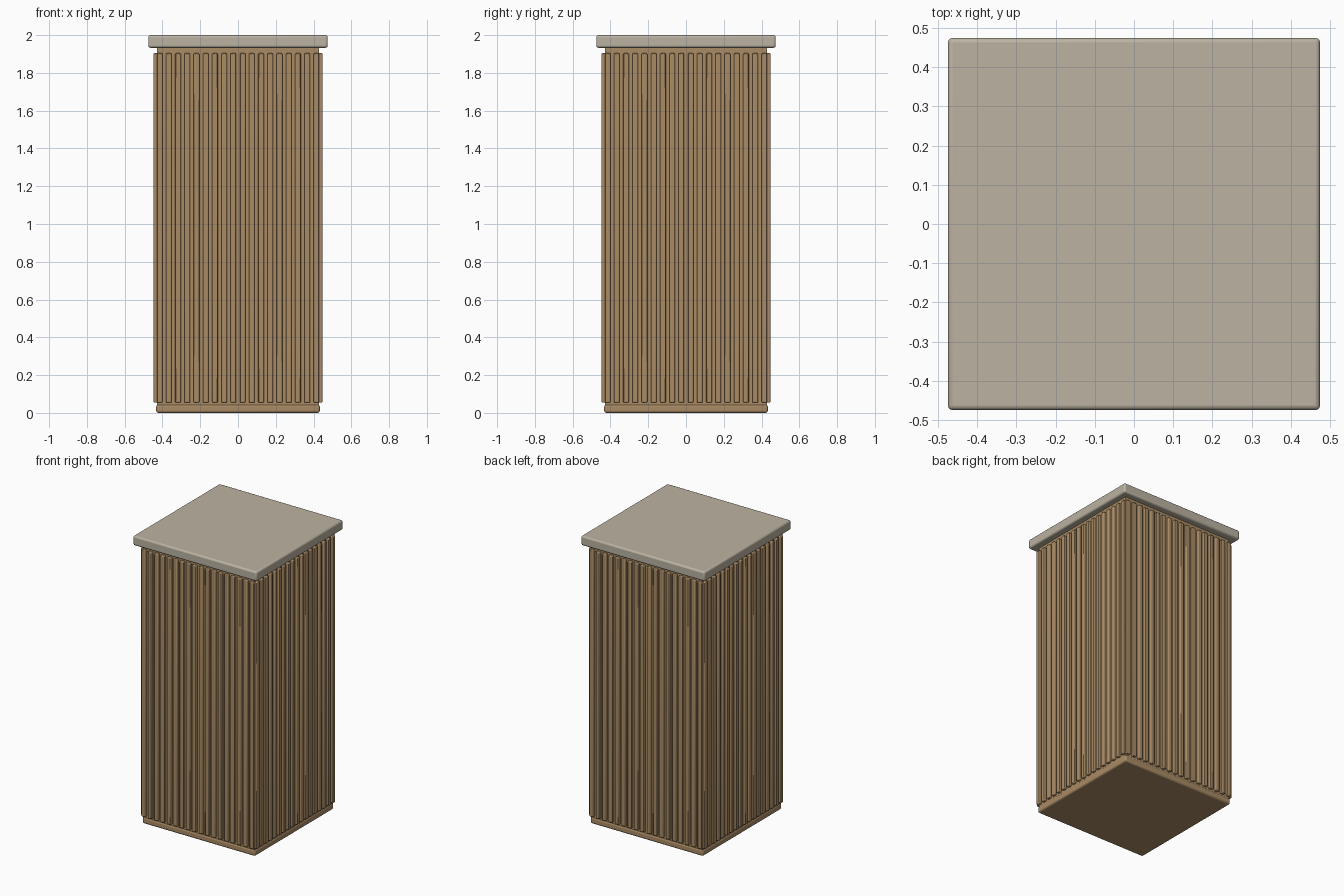
import bpy, math
from mathutils import Matrix

if "Cube" in bpy.data.objects:
    bpy.data.objects.remove(bpy.data.objects["Cube"])


def material(name, col):
    m = bpy.data.materials.new(name)
    m.diffuse_color = (*col, 1)
    m.use_nodes = True
    m.node_tree.nodes["Principled BSDF"].inputs["Base Color"].default_value = m.diffuse_color
    return m


WOOD = material("warm wood", (0.40, 0.26, 0.13))
STONE = material("pale stone", (0.50, 0.45, 0.36))


def box(name, size, center, mat, bevel=0.0, segments=2):
    bpy.ops.mesh.primitive_cube_add(size=1, location=center)
    ob = bpy.context.object
    ob.name = name
    ob.scale = size
    bpy.ops.object.transform_apply(location=True, scale=True)
    ob.data.materials.append(mat)
    if bevel:
        b = ob.modifiers.new("soft_edges", 'BEVEL')
        b.width, b.segments = bevel, segments
        bpy.ops.object.shade_smooth_by_angle(angle=math.radians(40))
    return ob


# Solid body, plinth and top slab
box("body_core", (0.856, 0.856, 1.90), (0, 0, 0.985), WOOD)
box("base_plinth", (0.866, 0.866, 0.045), (0, 0, 0.0225), WOOD, 0.012, 3)
box("top_slab", (0.95, 0.95, 0.067), (0, 0, 1.9665), STONE, 0.012, 3)

# Vertical slats, repeated on the four sides
N, WIDTH, SPAN = 18, 0.03, 0.83
for side, name in enumerate(("front", "right", "back", "left")):
    turn = Matrix.Rotation(side * math.pi / 2, 4, 'Z')
    for i in range(N):
        x = -SPAN / 2 + SPAN * i / (N - 1)
        ob = box(f"{name}_slat_{i + 1}", (WIDTH, 0.024, 1.85),
                 (x, -0.435, 0.979), WOOD, 0.005, 2)
        ob.data.transform(turn)
